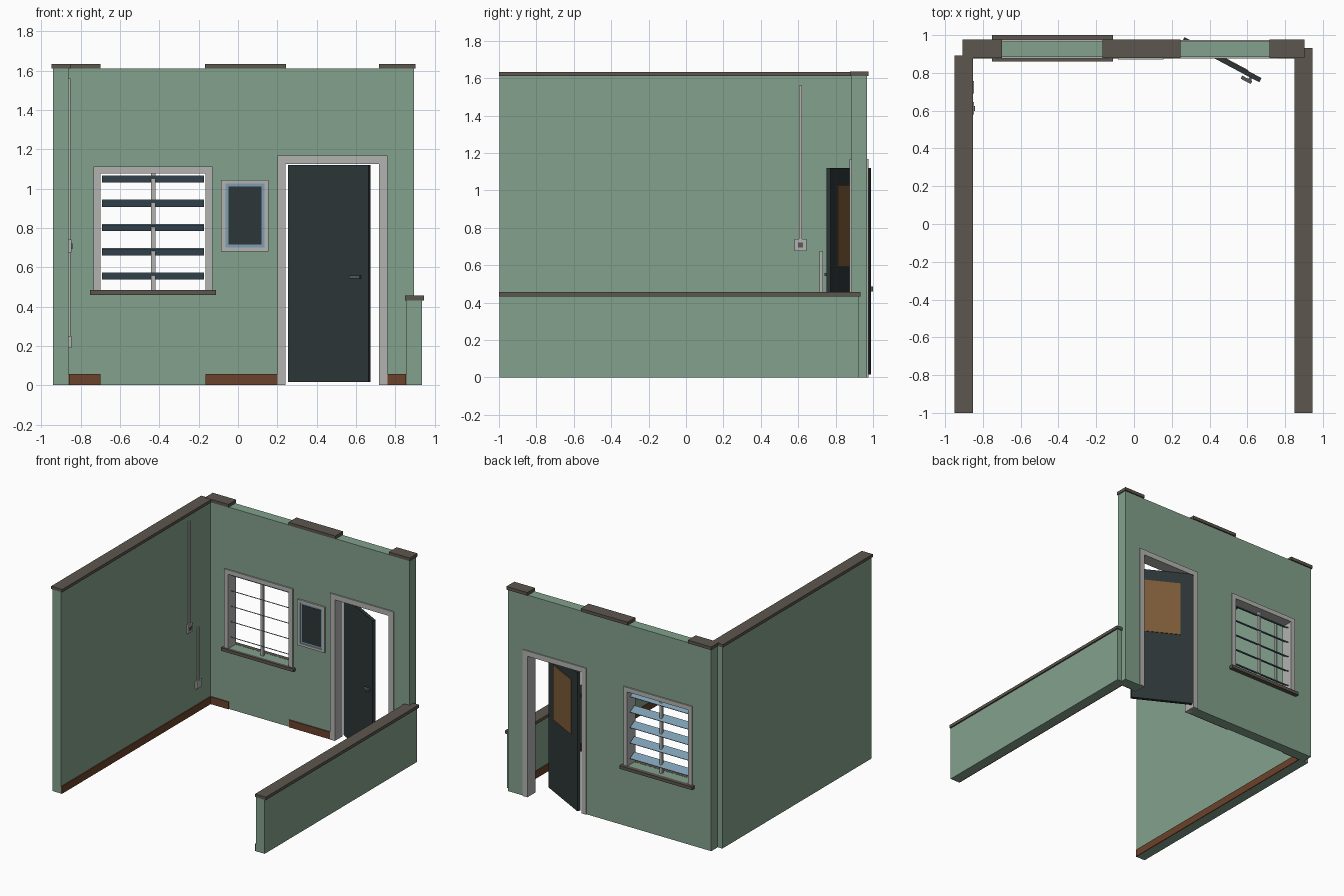
import bpy, bmesh, math
from mathutils import Matrix

old = bpy.data.objects.get("Cube")
if old:
    bpy.data.objects.remove(old, do_unlink=True)


def material(name, r, g, b):
    m = bpy.data.materials.new(name)
    m.use_nodes = True
    m.diffuse_color = (r, g, b, 1)
    m.node_tree.nodes["Principled BSDF"].inputs["Base Color"].default_value = (r, g, b, 1)
    return m


GREEN = material("wall green", 0.225, 0.355, 0.262)
CAP = material("dark stone", 0.107, 0.092, 0.075)
BROWN = material("skirting brown", 0.145, 0.055, 0.025)
PANEL = material("panel brown", 0.21, 0.105, 0.04)
GREY = material("light grey", 0.45, 0.45, 0.44)
DARK = material("dark slate", 0.027, 0.037, 0.038)
BLUE = material("glass blue", 0.2, 0.34, 0.44)
METAL = material("handle metal", 0.1, 0.1, 0.095)


def finish(name, bm, mat):
    bmesh.ops.recalc_face_normals(bm, faces=bm.faces)
    mesh = bpy.data.meshes.new(name)
    bm.to_mesh(mesh)
    bm.free()
    mesh.materials.append(mat)
    obj = bpy.data.objects.new(name, mesh)
    bpy.context.scene.collection.objects.link(obj)
    return obj


def box(name, mat, x, y, z):
    """Box between (low, high) pairs on each axis."""
    bm = bmesh.new()
    spans = (x, y, z)
    size = [hi - lo for lo, hi in spans]
    mid = [(hi + lo) / 2 for lo, hi in spans]
    bmesh.ops.create_cube(bm, size=1, matrix=Matrix.Translation(mid) @ Matrix.Diagonal((*size, 1)))
    return finish(name, bm, mat)


def plate(name, mat, loops, y0, y1):
    """Outline loops in x and z (inner loops are holes), extruded along y."""
    bm = bmesh.new()
    edges = []
    for loop in loops:
        vs = [bm.verts.new((x, y0, z)) for x, z in loop]
        edges += [bm.edges.new((vs[i - 1], vs[i])) for i in range(len(vs))]
    bmesh.ops.triangle_fill(bm, edges=edges, use_beauty=True, normal=(0, -1, 0))
    out = bmesh.ops.extrude_face_region(bm, geom=bm.faces[:])
    moved = [v for v in out["geom"] if isinstance(v, bmesh.types.BMVert)]
    bmesh.ops.translate(bm, verts=moved, vec=(0, y1 - y0, 0))
    return finish(name, bm, mat)


def rect(x0, x1, z0, z1):
    return [(x0, z0), (x1, z0), (x1, z1), (x0, z1)]


def arch(x0, x1, z0, z1, w):
    """Three-sided surround, open at the bottom."""
    return [(x0, z0), (x0 + w, z0), (x0 + w, z1 - w), (x1 - w, z1 - w),
            (x1 - w, z0), (x1, z0), (x1, z1), (x0, z1)]


# Walls
TOP, FRONT, BACK = 1.61, 0.885, 0.967
wall_outline = [(-0.9, 0), (0.23, 0), (0.23, 1.14), (0.73, 1.14), (0.73, 0),
                (0.895, 0), (0.895, TOP), (-0.9, TOP)]
plate("back_wall", GREEN, [wall_outline, rect(-0.71, -0.16, 0.475, 1.09)], FRONT, BACK)
box("tall_side_wall", GREEN, (-0.94, -0.863), (-0.998, FRONT), (0, TOP))
box("low_side_wall", GREEN, (0.858, 0.935), (-0.998, 0.925), (0, 0.432))

# Wall caps
box("tall_wall_cap", CAP, (-0.95, -0.852), (-1, 0.892), (TOP, 1.633))
box("low_wall_cap", CAP, (0.85, 0.946), (-1, 0.932), (0.432, 0.456))
for i, span in enumerate([(-0.907, -0.7), (-0.168, 0.245), (0.718, 0.902)]):
    box(f"back_wall_cap_{i + 1}", CAP, span, (0.878, 0.977), (TOP, 1.635))

# Skirting boards
for i, span in enumerate([(-0.863, -0.7), (-0.165, 0.2), (0.76, 0.858)]):
    box(f"back_skirting_{i + 1}", BROWN, span, (0.877, FRONT), (0, 0.058))
box("tall_wall_skirting", BROWN, (-0.863, -0.855), (-0.998, FRONT), (0, 0.058))
box("low_wall_skirting", BROWN, (0.85, 0.858), (-0.998, FRONT), (0, 0.058))

# Window: surround, sill, mullion and tilted slats
plate("window_frame", GREY, [arch(-0.735, -0.13, 0.475, 1.113, 0.035)], 0.875, 0.977)
box("window_sill", CAP, (-0.753, -0.112), (0.86, FRONT), (0.46, 0.485))
box("outer_window_sill", CAP, (-0.753, -0.112), (BACK, 1.0), (0.46, 0.485))
box("window_ledge", GREEN, (-0.705, -0.165), (FRONT, BACK), (0.465, 0.484))
box("window_mullion", GREY, (-0.442, -0.42), (0.915, 0.937), (0.484, 1.08))
for i in range(5):
    slat = box(f"window_slat_{i + 1}", BLUE, (-0.692, -0.174), (-0.032, 0.032), (-0.003, 0.003))
    slat.location = (0, 0.926, 0.555 + i * 0.1235)
    slat.rotation_euler.x = math.radians(-30)

# Door surround
plate("door_frame", GREY, [arch(0.2, 0.76, 0, 1.168, 0.042)], 0.875, 0.975)

# Open door with back panel and handle, built flat then swung together
door_parts = [
    box("door", DARK, (-0.231, 0.231), (-0.0125, 0.0125), (0.015, 1.12)),
    box("door_back_panel", PANEL, (-0.14, 0.15), (0.0125, 0.017), (0.59, 1.028)),
    box("door_handle", METAL, (0.135, 0.195), (-0.042, -0.024), (0.543, 0.559)),
    box("door_handle_stem", METAL, (0.172, 0.188), (-0.03, -0.0125), (0.543, 0.559)),
]
for part in door_parts:
    part.location = (0.465, 0.87, 0)
    part.rotation_euler.z = math.radians(-28)

# Framed notice board
plate("board_frame", GREY, [rect(-0.086, 0.155, 0.68, 1.045), rect(-0.063, 0.134, 0.7, 1.025)],
      0.87, FRONT)
box("board_border", BLUE, (-0.063, 0.134), (0.877, FRONT), (0.7, 1.025))
box("board_face", DARK, (-0.048, 0.12), (0.874, FRONT), (0.715, 1.01))

# Conduits, switch and socket on the tall wall
for name, y, z in [("switch_conduit", 0.612, (0.74, 1.56)), ("socket_conduit", 0.724, (0.245, 0.675))]:
    box(name, GREY, (-0.863, -0.853), (y - 0.009, y + 0.009), z)
box("switch_box", GREY, (-0.863, -0.848), (0.58, 0.645), (0.675, 0.74))
box("switch_button", METAL, (-0.85, -0.843), (0.599, 0.626), (0.694, 0.721))
box("socket_box", GREY, (-0.863, -0.848), (0.692, 0.756), (0.19, 0.25))
